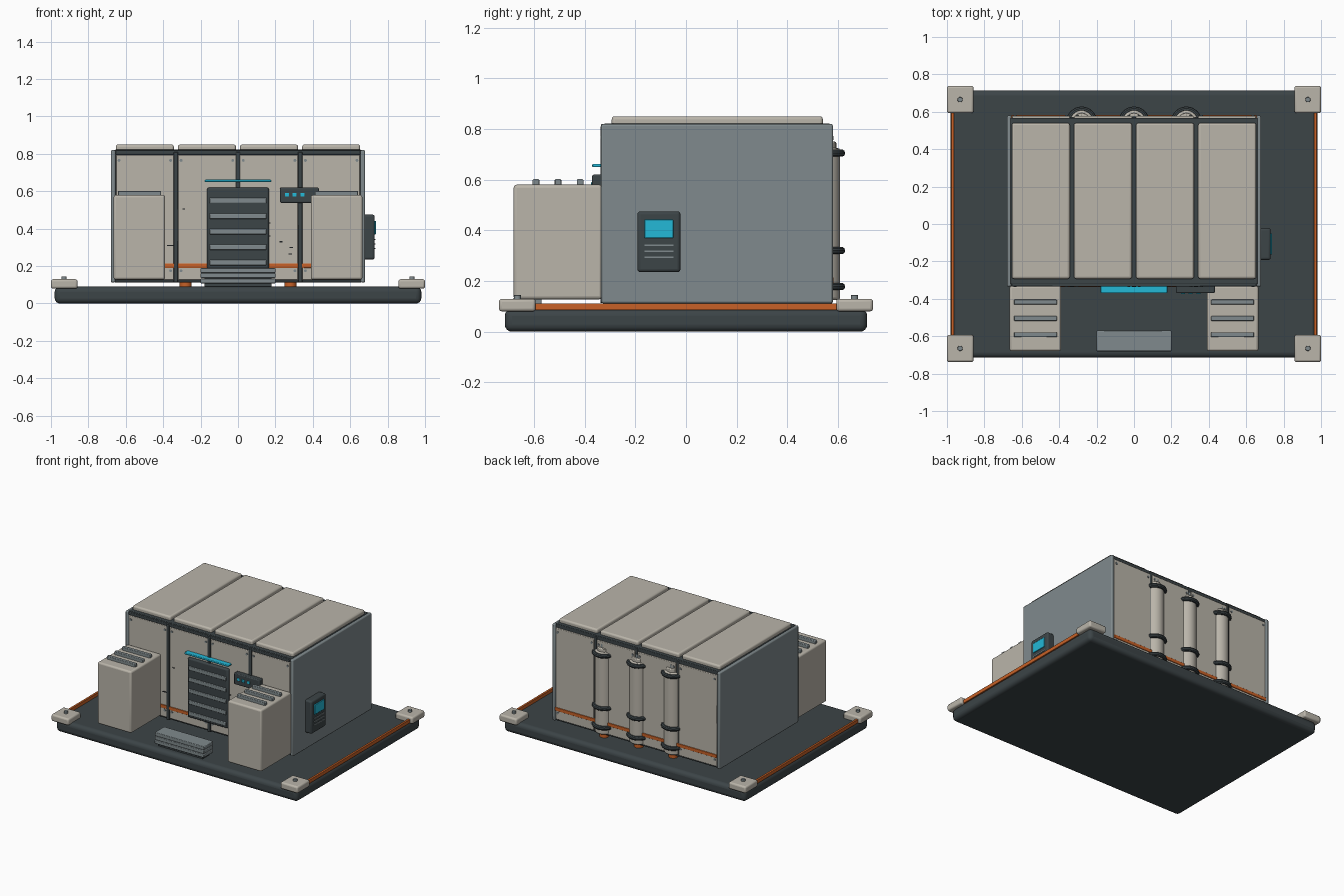
import bpy, math

def mat(name, c):
    m = bpy.data.materials.new(name)
    m.diffuse_color = (*c, 1)
    return m

CREAM = mat("cream", (0.49, 0.46, 0.40))
DARK = mat("charcoal", (0.045, 0.058, 0.063))
GREY = mat("steel_grey", (0.215, 0.254, 0.266))
ORANGE = mat("orange", (0.58, 0.12, 0.02))
CYAN = mat("cyan", (0.017, 0.48, 0.68))
BLACK = mat("black", (0.012, 0.014, 0.016))

def finish(o, name, m, bevel=0, seg=2):
    o.name = name
    o.data.materials.append(m)
    if bevel:
        b = o.modifiers.new("bevel", "BEVEL")
        b.width, b.segments = bevel, seg
    bpy.ops.object.shade_smooth_by_angle(angle=math.radians(35))
    return o

def box(name, x, y, z, m, bevel=0.004, seg=2):
    """Box from (min, max) ranges."""
    bpy.ops.mesh.primitive_cube_add(size=1, location=[(a + b) / 2 for a, b in (x, y, z)])
    o = bpy.context.object
    o.scale = [b - a for a, b in (x, y, z)]
    bpy.ops.object.transform_apply(location=False, rotation=False, scale=True)
    return finish(o, name, m, bevel, seg)

def cyl(name, loc, r, h, m, rot=(0, 0, 0), bevel=0, n=24):
    bpy.ops.mesh.primitive_cylinder_add(vertices=n, radius=r, depth=h, location=loc, rotation=rot)
    return finish(bpy.context.object, name, m, bevel)

def mirror_x(s, a, b):
    return (a, b) if s > 0 else (-b, -a)

FACE = (math.pi / 2, 0, 0)

# base platform with corner blocks and side light strips
box("base_platform", (-0.98, 0.98), (-0.715, 0.715), (0, 0.09), DARK, 0.028, 4)
for sx in (-1, 1):
    box("base_strip", mirror_x(sx, 0.962, 0.978), (-0.60, 0.60), (0.085, 0.112), ORANGE, 0.002)
    for sy in (-1, 1):
        box("corner_block", mirror_x(sx, 0.858, 1.0), mirror_x(sy, 0.593, 0.738),
            (0.08, 0.13), CREAM, 0.012, 3)
        cyl("corner_bolt", (sx * 0.93, sy * 0.665, 0.135), 0.014, 0.02, GREY, n=12, bevel=0.002)

# cabin core and side walls
box("cabin_core", (-0.66, 0.66), (-0.322, 0.568), (0.113, 0.822), DARK, 0.004)
for sx in (-1, 1):
    box("side_wall", mirror_x(sx, 0.655, 0.68), (-0.335, 0.58), (0.112, 0.82), GREY, 0.008)

# cladding panels: roof, front and back
for i in range(4):
    c = (i - 1.5) * 0.332
    box("roof_panel", (c - 0.155, c + 0.155), (-0.293, 0.54), (0.80, 0.85), CREAM, 0.012, 3)
    for name, y, sy in (("front_panel", (-0.332, -0.31), -1), ("back_panel", (0.55, 0.577), 1)):
        box(name, (c - 0.155, c + 0.155), y, (0.125, 0.795), CREAM, 0.004)
        for bx in (-0.138, 0.138):
            for bz in (0.175, 0.765):
                cyl("panel_bolt", (c + bx, y[0] - 0.001 if sy < 0 else y[1] + 0.001, bz),
                    0.008, 0.008, GREY, FACE, n=10)
for i in (-1, 0, 1):
    box("front_seam_rib", (i * 0.332 - 0.012, i * 0.332 + 0.012), (-0.338, -0.31), (0.113, 0.81), DARK)
    box("back_seam_rib", (i * 0.332 - 0.01, i * 0.332 + 0.01), (0.55, 0.573), (0.113, 0.81), DARK)
box("front_top_rail", (-0.655, 0.655), (-0.335, -0.31), (0.797, 0.82), DARK)
box("front_stripe", (-0.655, 0.655), (-0.337, -0.32), (0.19, 0.214), ORANGE, 0.002)
box("back_stripe", (-0.655, 0.655), (0.565, 0.582), (0.19, 0.214), ORANGE, 0.002)

# small worn marks on the front
for x, z, w in ((-0.36, 0.31, 0.04), (-0.29, 0.505, 0.015), (0.165, 0.43, 0.02),
                (0.165, 0.36, 0.02), (0.23, 0.33, 0.015), (0.285, 0.30, 0.02), (0.28, 0.265, 0.02)):
    box("front_scuff", (x - w / 2, x + w / 2), (-0.335, -0.33), (z - 0.003, z + 0.003), BLACK, 0)

# louvred door with light bar
box("door", (-0.165, 0.165), (-0.352, -0.32), (0.185, 0.62), DARK, 0.01)
for i in range(5):
    z = 0.55 - i * 0.083
    box("door_slat", (-0.153, 0.153), (-0.36, -0.345), (z - 0.014, z + 0.014), GREY, 0.004)
box("door_light_bar", (-0.178, 0.178), (-0.37, -0.325), (0.649, 0.662), CYAN, 0.004)

# entry step
for i in range(3):
    z = 0.108 + i * 0.028
    box("entry_step", (-0.2, 0.2), (-0.682 + i * 0.001, -0.57), (z, z + 0.026), GREY, 0.004)
box("step_support", (-0.18, 0.18), (-0.665, -0.585), (0.08, 0.18), DARK)

# key panel beside the door
box("key_panel", (0.225, 0.432), (-0.37, -0.325), (0.538, 0.62), DARK, 0.006)
for x in (0.262, 0.302, 0.345):
    box("key_light", (x - 0.011, x + 0.011), (-0.374, -0.365), (0.571, 0.591), CYAN, 0.002)

# front equipment cabinets with vent bars on top
for sx in (-1, 1):
    box("front_cabinet", mirror_x(sx, 0.39, 0.665), (-0.68, -0.33), (0.128, 0.58), CREAM, 0.012, 3)
    for y in (-0.592, -0.505, -0.418):
        box("cabinet_vent", mirror_x(sx, 0.412, 0.642), (y - 0.013, y + 0.013), (0.57, 0.602), GREY)

# wall terminal on the right side
box("terminal", (0.67, 0.731), (-0.192, -0.022), (0.235, 0.475), DARK, 0.012, 3)
box("terminal_screen", (0.72, 0.737), (-0.164, -0.05), (0.37, 0.442), CYAN, 0.003)
for z in (0.342, 0.318, 0.294):
    box("terminal_line", (0.725, 0.735), (-0.164, -0.05), (z - 0.003, z + 0.003), GREY, 0)

# gas tanks along the back
for x in (-0.28, 0, 0.28):
    y = 0.545
    cyl("tank", (x, y, 0.425), 0.063, 0.60, CREAM, bevel=0.01, n=32)
    cyl("tank_cap", (x, y, 0.735), 0.048, 0.03, CREAM, bevel=0.006)
    cyl("tank_valve", (x, y + 0.022, 0.755), 0.012, 0.04, GREY, n=12)
    cyl("tank_foot", (x, y, 0.108), 0.032, 0.04, ORANGE)
    for z in (0.178, 0.32, 0.705):
        bpy.ops.mesh.primitive_torus_add(location=(x, y, z), major_radius=0.068, minor_radius=0.015,
                                         major_segments=32, minor_segments=10)
        finish(bpy.context.object, "tank_ring", DARK)
